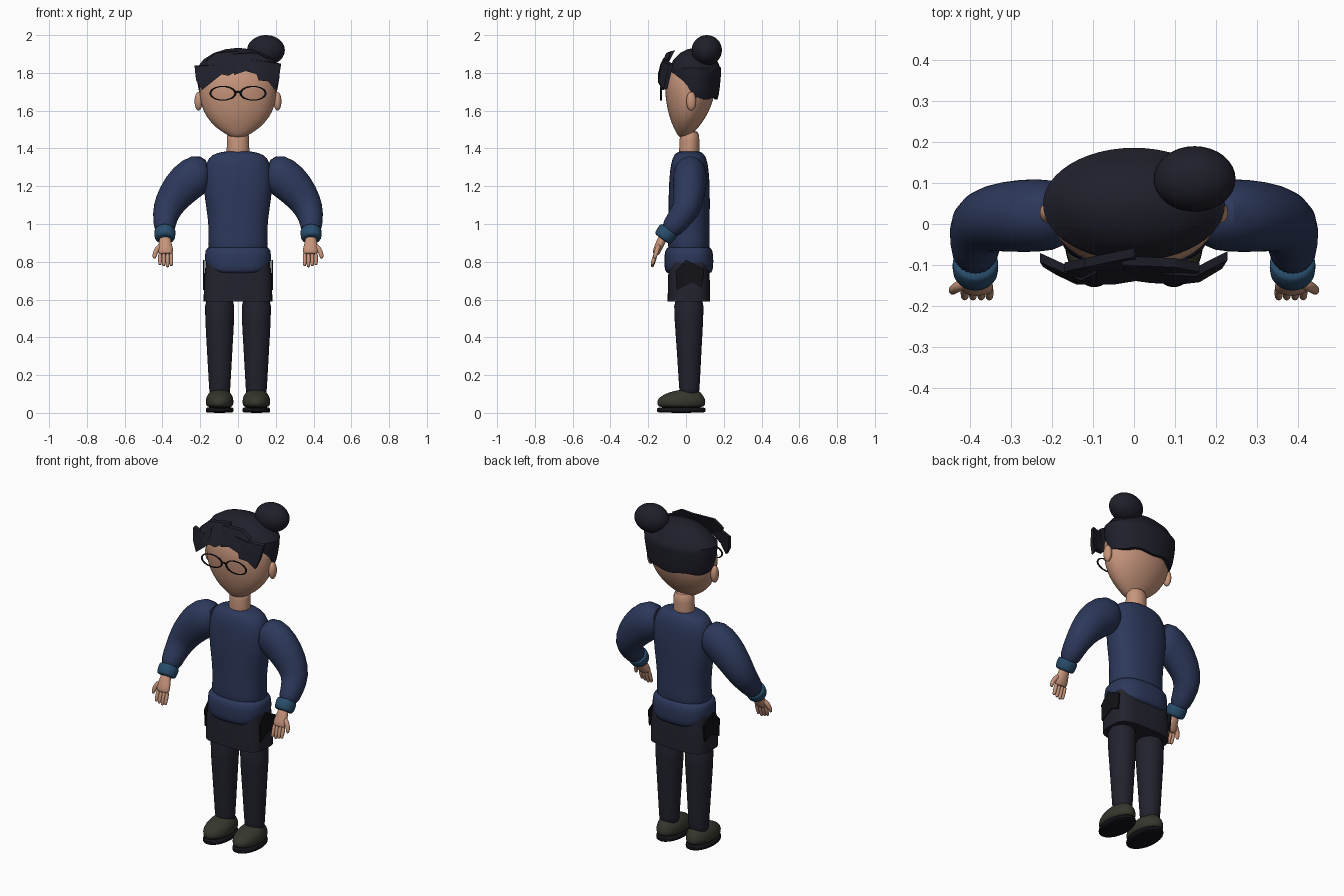
import bpy, bmesh, math
from mathutils import Vector

if "Cube" in bpy.data.objects:
    bpy.data.objects.remove(bpy.data.objects["Cube"])


def material(name, *rgb):
    m = bpy.data.materials.new(name)
    m.use_nodes = True
    m.diffuse_color = (*rgb, 1)
    m.node_tree.nodes["Principled BSDF"].inputs["Base Color"].default_value = (*rgb, 1)
    return m


SKIN = material("skin", .57, .30, .20)
HAIR = material("dark hair", .014, .014, .024)
NAVY = material("navy knit", .026, .040, .105)
TEAL = material("blue cuff", .022, .075, .15)
CLOTH = material("charcoal cloth", .016, .016, .027)
BLACK = material("black trim", .006, .006, .009)
OLIVE = material("olive shoe", .036, .039, .027)


def finish(ob, mat, sub=0, angle=50):
    ob.data.materials.append(mat)
    bpy.ops.object.select_all(action="DESELECT")
    ob.select_set(True)
    bpy.context.view_layer.objects.active = ob
    bpy.ops.object.shade_smooth_by_angle(angle=math.radians(angle))
    if sub:
        mod = ob.modifiers.new("smooth", "SUBSURF")
        mod.levels = mod.render_levels = sub
    return ob


def from_bmesh(name, bm, mat, sub=0, angle=50):
    bmesh.ops.recalc_face_normals(bm, faces=bm.faces)
    me = bpy.data.meshes.new(name)
    bm.to_mesh(me)
    bm.free()
    ob = bpy.data.objects.new(name, me)
    bpy.context.collection.objects.link(ob)
    return finish(ob, mat, sub, angle)


def skin_rows(bm, rows):
    n = len(rows[0])
    for a, b in zip(rows, rows[1:]):
        for i in range(n):
            j = (i + 1) % n
            bm.faces.new((a[i], a[j], b[j], b[i]))


def loft(name, rings, mat, power=2, n=24, sub=1):
    """Skin rings (x, y, z, side radius, depth radius) set square to their path."""
    bm = bmesh.new()
    pts = [Vector(r[:3]) for r in rings]
    rows = []
    for k, r in enumerate(rings):
        t = (pts[min(k + 1, len(pts) - 1)] - pts[max(k - 1, 0)]).normalized()
        v = Vector((0, 1, 0))
        v = (v - t * v.dot(t)).normalized()
        u = v.cross(t)
        row = []
        for i in range(n):
            a = math.tau * i / n
            c, s = math.cos(a), math.sin(a)
            c = math.copysign(abs(c) ** (2 / power), c)
            s = math.copysign(abs(s) ** (2 / power), s)
            row.append(bm.verts.new(pts[k] + u * c * r[3] + v * s * r[4]))
        rows.append(row)
    skin_rows(bm, rows)
    bm.faces.new(rows[0])
    bm.faces.new(rows[-1])
    return from_bmesh(name, bm, mat, sub)


def upright(name, rings, mat, x=0, **kw):
    """Loft of level rings (z, width radius, depth radius, y centre)."""
    flat = loft(name, [(0, 0, z, rx, ry) for z, rx, ry, cy in rings], mat, **kw)
    n = kw.get("n", 24)
    for v in flat.data.vertices:
        v.co += Vector((x, rings[min(v.index // n, len(rings) - 1)][3], 0))
    return flat


def ball(name, loc, size, mat):
    bpy.ops.mesh.primitive_uv_sphere_add(segments=32, ring_count=20, location=loc)
    ob = bpy.context.object
    ob.name, ob.scale = name, size
    return finish(ob, mat)


def plate(name, outline, depth, mat):
    """Thin slab from 3D outline points, thickened along a vector."""
    bm = bmesh.new()
    face = bm.faces.new([bm.verts.new(p) for p in outline])
    new = bmesh.ops.extrude_face_region(bm, geom=[face], use_keep_orig=True)["geom"]
    bmesh.ops.translate(bm, vec=depth, verts=[g for g in new if isinstance(g, bmesh.types.BMVert)])
    bmesh.ops.triangulate(bm, faces=[f for f in bm.faces if len(f.verts) > 4])
    return from_bmesh(name, bm, mat, angle=30)


# Head, neck and bun
upright("head", [(1.455, .025, .02, -.01), (1.475, .065, .04, -.008), (1.51, .118, .066, 0),
                 (1.56, .165, .095, .008), (1.62, .195, .118, .016), (1.69, .207, .133, .021),
                 (1.76, .205, .137, .024), (1.83, .185, .12, .035), (1.89, .11, .08, .045)], SKIN)
upright("neck", [(1.36, .062, .055, .017), (1.38, .061, .054, .017), (1.44, .059, .053, .018),
                 (1.5, .06, .052, .02)], SKIN)
ball("hair_bun", (.148, .11, 1.92), (.1, .08, .08), HAIR)

# Hair cap: the lower edge rises from nape to forehead, a ridge divides it
CROWN = [(1.62, .80), (1.70, .93), (1.78, .99), (1.825, 1), (1.832, .955),
         (1.87, .83), (1.905, .58), (1.925, .3), (1.932, .04)]


def crown_width(z):
    for (z0, f0), (z1, f1) in zip(CROWN, CROWN[1:]):
        if z <= z1:
            return f0 + (f1 - f0) * (z - z0) / (z1 - z0)
    return CROWN[-1][1]


bm = bmesh.new()
rows = []
for step in range(-1, 12):
    row = []
    for i in range(48):
        a = math.tau * i / 48
        front = max(0, -math.sin(a))
        low = 1.665 + .15 * front ** 1.2 + .006 * math.cos(6 * a)
        k = max(step, 0)
        z = low + (1.825 - low) * k / 6 if k < 7 else CROWN[k - 3][0]
        f = crown_width(z) * (.86 if step < 0 else 1)
        row.append(bm.verts.new((.222 * f * math.cos(a), .048 + .138 * f * math.sin(a), z)))
    rows.append(row)
skin_rows(bm, rows)
bm.faces.new(rows[-1])
from_bmesh("hair_cap", bm, HAIR)

# Swept fringe locks, curling back at the temples
LOCKS = {
    "outer_right": [(-.23, 1.835), (-.13, 1.84), (-.09, 1.88), (-.09, 1.79), (-.14, 1.75),
                    (-.19, 1.71), (-.222, 1.76)],
    "inner_right": [(-.17, 1.86), (-.12, 1.905), (0, 1.915), (.03, 1.83), (-.05, 1.785), (-.13, 1.8)],
    "inner_left": [(-.03, 1.9), (.1, 1.905), (.16, 1.87), (.11, 1.79), (.04, 1.81), (-.02, 1.79)],
    "outer_left": [(.07, 1.87), (.15, 1.86), (.228, 1.845), (.215, 1.76), (.195, 1.71),
                   (.16, 1.755), (.11, 1.76)],
}
for label, outline in LOCKS.items():
    pts = []
    for x, z in outline:
        y = -.148 + max(0, z - 1.82) * .5 + max(0, abs(x) - .15) * .6 + max(0, .05 - abs(x)) * .4
        pts.append((x, y, z))
    plate("fringe_" + label, pts, Vector((0, .022, .004)), HAIR)

# Glasses
for side, s in (("left", 1), ("right", -1)):
    bpy.ops.mesh.primitive_torus_add(location=(.08 * s, -.132, 1.692), rotation=(math.pi / 2, 0, 0),
                                     major_radius=.066, minor_radius=.005,
                                     major_segments=32, minor_segments=8)
    rim = bpy.context.object
    rim.name, rim.scale = side + "_glasses_rim", (1, .55, 1)
    finish(rim, BLACK)
loft("glasses_bridge", [(x, -.132, z, .005, .005) for x, z in ((-.018, 1.695), (0, 1.702), (.018, 1.695))],
     BLACK, n=8)

# Sweater body and hem
upright("sweater", [(1.386, .06, .05, .018), (1.378, .11, .07, .018), (1.355, .158, .09, .018),
                    (1.29, .182, .104, .018), (1.18, .184, .11, .017), (1.08, .168, .11, .017),
                    (.98, .155, .11, .016), (.9, .16, .112, .015), (.8, .16, .11, .015)],
        NAVY, power=2.3)
hem = upright("sweater_hem", [(.885, .158, .108, .015), (.865, .176, .128, .015), (.8, .177, .132, .015),
                              (.755, .17, .128, .015), (.73, .155, .118, .015)], NAVY, power=2.6)
for v in hem.data.vertices:
    if v.co.z < .8:
        v.co.z += .07 * max(0, abs(v.co.x) / .17 - .55) * (1 - abs(v.co.y - .015) / .15)

# Skirt panel
upright("skirt", [(.59, .182, .112, .015), (.7, .18, .111, .015), (.8, .17, .105, .015)],
        CLOTH, power=3.6, n=40, sub=0)

HIP = [(-.055, .75), (0, .81), (.095, .76), (.085, .665), (.03, .69), (-.05, .65)]
ARM = [(.15, .02, 1.275, .07, .065), (.2, .022, 1.275, .11, .09), (.275, .02, 1.222, .108, .09),
       (.34, .016, 1.145, .092, .083), (.378, .002, 1.075, .077, .075),
       (.389, -.045, 1.015, .062, .064), (.387, -.1, .95, .053, .053)]

for side, s in (("left", 1), ("right", -1)):
    def limb(part, rings, mat, **kw):
        return loft(f"{side}_{part}", [(r[0] * s, *r[1:]) for r in rings], mat, **kw)

    ball(side + "_ear", (.209 * s, .028, 1.65), (.021, .026, .05), SKIN)
    # Sleeve, cuff and hand
    limb("sleeve", ARM, NAVY)
    limb("cuff", [(.387, -.088, .972, .05, .05), (.387, -.092, .967, .058, .057),
                  (.387, -.122, .925, .056, .054), (.387, -.127, .918, .046, .045)], TEAL, n=20)
    limb("palm", [(.386, -.115, .94, .03, .025), (.386, -.135, .9, .033, .024),
                  (.384, -.152, .865, .043, .022), (.383, -.163, .835, .04, .018)], SKIN, n=16)
    for i in range(4):
        x = .353 + .02 * i
        tip = .77 + .006 * abs(i - 1)
        limb(f"finger_{i + 1}", [(x, -.158, .85, .011, .012), (x, -.168, .815, .011, .012),
                                 (x, -.178, tip + .012, .01, .01), (x, -.18, tip, .007, .007)],
             SKIN, n=10)
    limb("thumb", [(.405, -.142, .89, .015, .014), (.43, -.152, .868, .015, .014),
                   (.443, -.162, .835, .013, .012), (.443, -.166, .815, .007, .007)], SKIN, n=10)
    # Hip patch
    plate(side + "_hip_patch", [(.178 * s, y, z) for y, z in HIP], Vector((.007 * s, 0, 0)), BLACK)
    # Trouser leg and shoe
    upright(side + "_trouser_leg", [(.09, .053, .05, .018), (.1, .055, .053, .018), (.3, .066, .064, .017),
                                    (.5, .078, .077, .015), (.64, .083, .085, .015)], CLOTH, x=.097 * s)
    upright(side + "_sole", [(0, .068, .12, -.025), (.006, .075, .131, -.025),
                             (.024, .075, .131, -.025), (.032, .066, .12, -.025)], BLACK, x=.097 * s)
    upright(side + "_shoe", [(.025, .064, .12, -.025), (.045, .074, .13, -.025), (.075, .074, .128, -.025),
                             (.1, .063, .1, -.015), (.118, .045, .065, .005), (.122, .025, .035, .012)],
            OLIVE, x=.097 * s)
